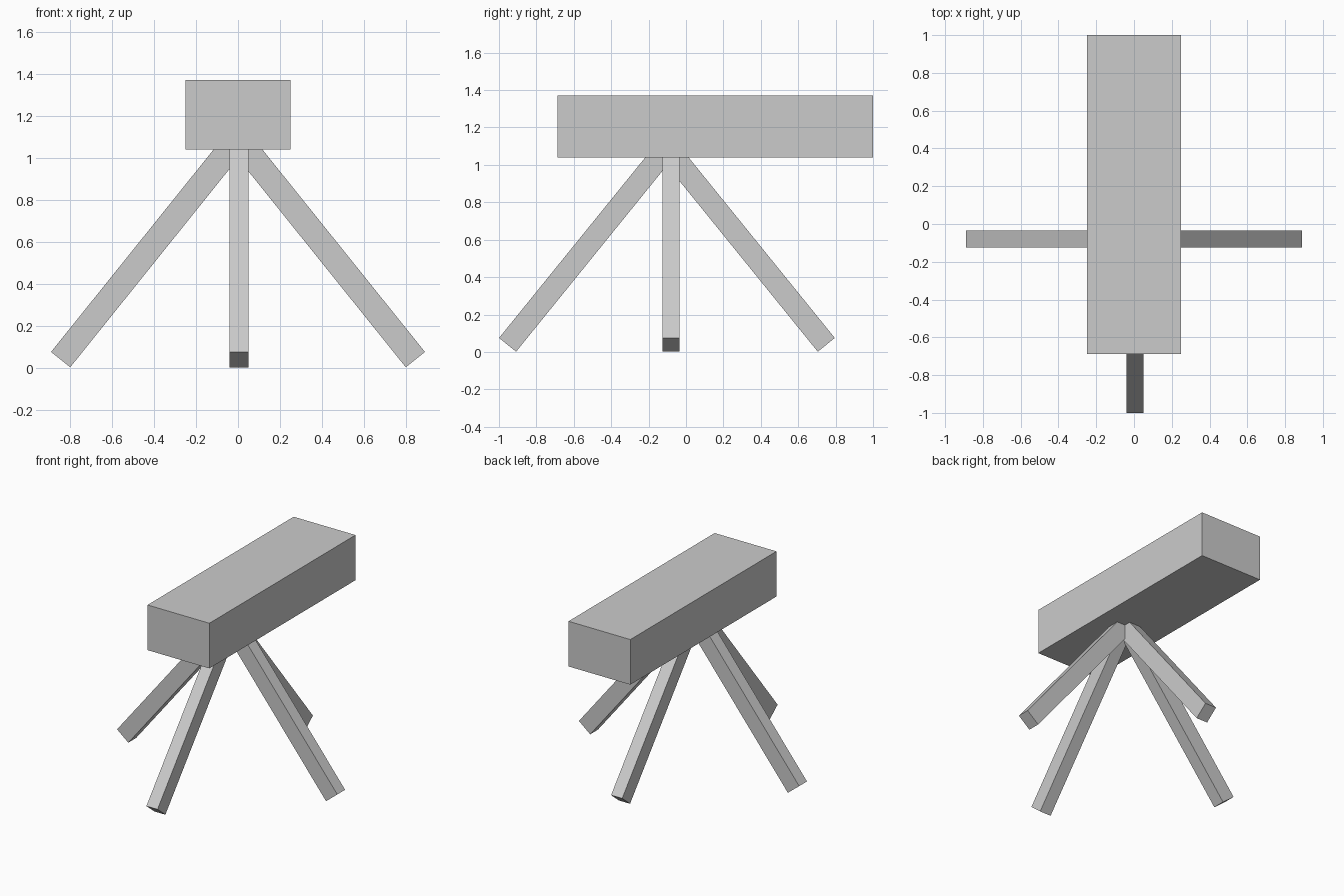
import bpy
from mathutils import Vector

if "Cube" in bpy.data.objects:
    bpy.data.objects.remove(bpy.data.objects["Cube"])


def box(name, location, size):
    bpy.ops.mesh.primitive_cube_add(size=1, location=location)
    ob = bpy.context.object
    ob.name = name
    ob.scale = size
    bpy.ops.object.transform_apply(location=False, rotation=False, scale=True)
    return ob


def leg(name, foot, top, size):
    # square-ended bar running from foot to top
    foot, top = Vector(foot), Vector(top)
    axis = top - foot
    ob = box(name, (foot + top) / 2, (size[0], size[1], axis.length))
    ob.rotation_mode = 'QUATERNION'
    ob.rotation_quaternion = Vector((0, 0, 1)).rotation_difference(axis)


WIDE, THIN = 0.117, 0.09

# Long rectangular body
box("body", (0, 0.156, 1.205), (0.5, 1.688, 0.33))

# Side legs, meeting inside the body
for name, s in (("left_leg", -1), ("right_leg", 1)):
    leg(name, (s * 0.845, -0.08, 0.038), (0, -0.08, 1.09), (WIDE, THIN))

# Front and back legs
for name, s in (("front_leg", -1), ("back_leg", 1)):
    leg(name, (0.004, -0.102 + s * 0.852, 0.038),
        (0.004, -0.102, 1.09), (THIN, WIDE))
